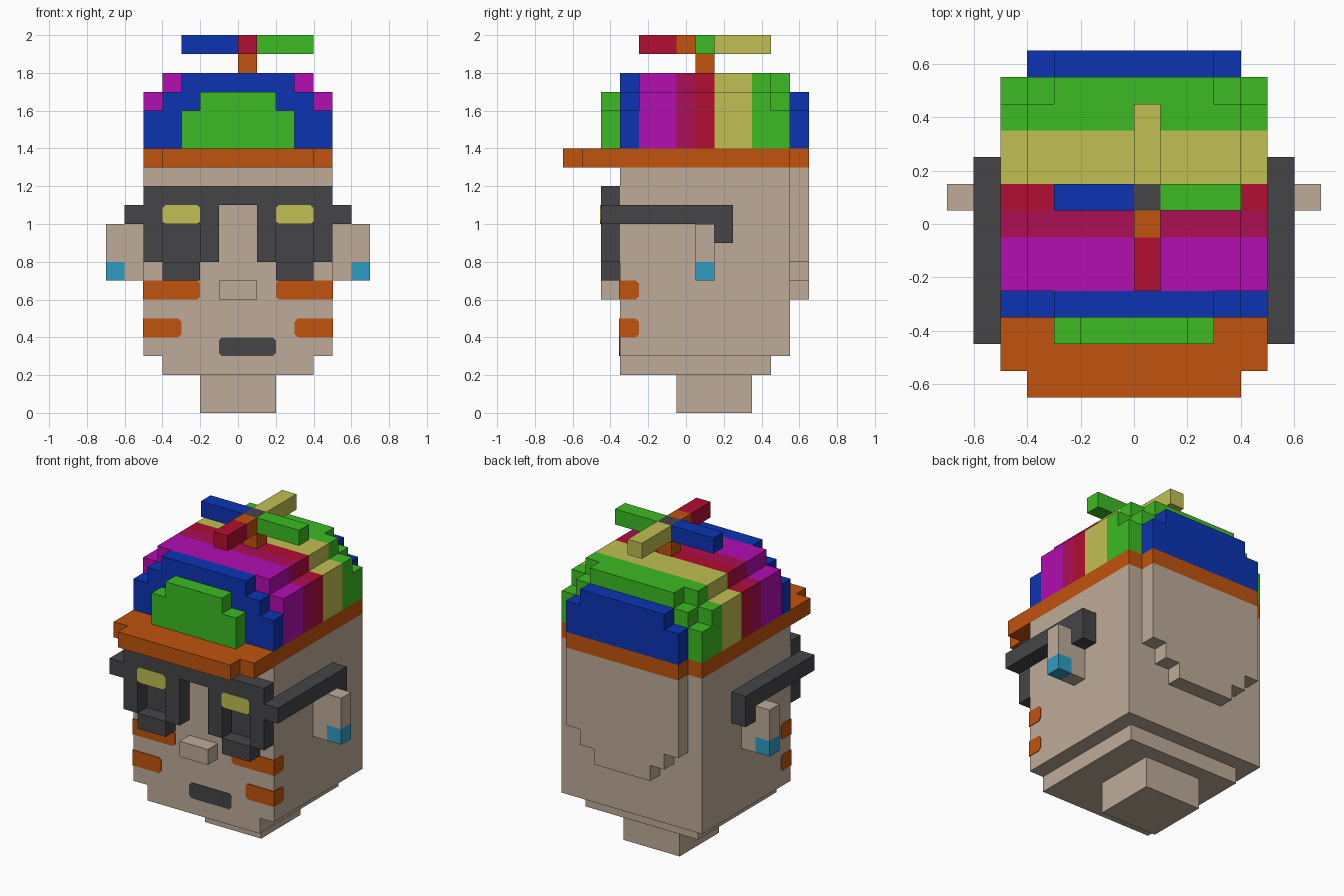
import bpy, bmesh

cube = bpy.data.objects.get("Cube")
if cube:
    bpy.data.objects.remove(cube, do_unlink=True)


def material(name, rgb):
    lin = [(c / 255 / 12.92) if c < 11 else ((c / 255 + 0.055) / 1.055) ** 2.4 for c in rgb]
    m = bpy.data.materials.new(name)
    m.use_nodes = True
    m.diffuse_color = (*lin, 1)
    m.node_tree.nodes["Principled BSDF"].inputs["Base Color"].default_value = (*lin, 1)
    return m


SKIN = material("skin beige", (190, 171, 153))
GREY = material("charcoal", (69, 69, 73))
BLUE = material("blue", (12, 52, 180))
GREEN = material("green", (60, 187, 35))
YELLOW = material("yellow", (193, 191, 82))
RED = material("red", (178, 14, 50))
CRIMSON = material("crimson", (172, 14, 86))
MAGENTA = material("magenta", (178, 14, 176))
ORANGE = material("orange", (192, 83, 14))
CYAN = material("cyan", (46, 156, 196))


def finish(name, bm, mat):
    bmesh.ops.recalc_face_normals(bm, faces=bm.faces)
    mesh = bpy.data.meshes.new(name)
    bm.to_mesh(mesh)
    bm.free()
    mesh.materials.append(mat)
    ob = bpy.data.objects.new(name, mesh)
    bpy.context.collection.objects.link(ob)
    return ob


def add_box(bm, x, y, z):
    verts = bmesh.ops.create_cube(bm, size=1)["verts"]
    for v in verts:
        v.co = [lo if c < 0 else hi for c, (lo, hi) in zip(v.co, (x, y, z))]
    return verts


def boxes(name, mat, *ranges, mirror=False):
    """One object from boxes given as (x, y, z) ranges, optionally repeated at -x."""
    bm = bmesh.new()
    for x, y, z in ranges:
        add_box(bm, x, y, z)
        if mirror:
            add_box(bm, (-x[1], -x[0]), y, z)
    return finish(name, bm, mat)


def patch(name, mat, x, y, z, is_cut, mirror=False):
    """Thin painted patch; edges picked by is_cut(middle, direction) get clipped corners."""
    bm = bmesh.new()
    add_box(bm, x, y, z)
    edges = []
    for e in bm.edges:
        a, b = (v.co for v in e.verts)
        if is_cut((a + b) / 2, b - a):
            edges.append(e)
    bmesh.ops.bevel(bm, geom=edges, offset=0.016, segments=1, affect='EDGES')
    ob = finish(name, bm, mat)
    if mirror:
        ob.modifiers.new("mirror", 'MIRROR')
    return ob


def stepped(name, mat, steps, y0, y1):
    """Symmetric stepped slab; steps are (half width, z low, z high) from bottom to top."""
    half = [(w, z) for w, lo, hi in steps for z in (lo, hi)]
    outline = half + [(-w, z) for w, z in reversed(half)]
    bm = bmesh.new()
    face = bm.faces.new([bm.verts.new((x, y0, z)) for x, z in outline])
    top = bmesh.ops.extrude_face_region(bm, geom=[face])["geom"]
    for v in top:
        if isinstance(v, bmesh.types.BMVert):
            v.co.y = y1
    return finish(name, bm, mat)


# Head, neck and back of the skull
boxes("head", SKIN, ((-.5, .5), (-.35, .55), (.3, 1.3)))
boxes("jaw", SKIN, ((-.4, .4), (-.35, .45), (.2, .3)))
boxes("neck", SKIN, ((-.2, .2), (-.05, .35), (0, .2)))
stepped("skull_back", SKIN, [(.2, .6, .7), (.3, .7, .8), (.4, .8, 1.3)], .55, .65)
boxes("nose", SKIN, ((-.1, .1), (-.45, -.35), (.6, .7)))
boxes("ears", SKIN, ((.5, .6), (.05, .15), (.7, 1.0)),
      ((.6, .7), (.05, .15), (.8, 1.0)), mirror=True)
boxes("earrings", CYAN, ((.6, .7), (.05, .15), (.7, .8)), mirror=True)

# Mouth and cheek stripes that wrap round the corners of the face
patch("mouth", GREY, (-.1, .2), (-.354, -.35), (.3, .4), lambda m, d: abs(d.y) > 0)
for name, x0, z0 in (("upper_stripes", .2, .6), ("lower_stripes", .3, .4)):
    patch(name, ORANGE, (x0, .504), (-.354, -.25), (z0, z0 + .1),
          lambda m, d: (abs(d.y) > 0 and m.x < .4) or (abs(d.x) > 0 and m.y > -.3),
          mirror=True)

# Glasses: brow bar, rims round a recess, temples hooked behind the ears
FRONT = (-.45, -.35)
boxes("glasses_bar", GREY, ((-.5, .5), FRONT, (1.1, 1.2)))
boxes("glasses_rims", GREY,
      ((.1, .5), FRONT, (1.0, 1.1)),
      ((.1, .2), FRONT, (.8, 1.0)),
      ((.4, .5), FRONT, (.8, 1.0)),
      ((.2, .4), FRONT, (.7, .8)), mirror=True)
boxes("dark_lenses", GREY, ((.2, .4), (-.354, -.35), (.8, 1.0)), mirror=True)
boxes("glasses_temples", GREY,
      ((.5, .6), (-.45, .25), (1.0, 1.1)),
      ((.5, .6), (.15, .25), (.9, 1.0)), mirror=True)
patch("lens_glints", YELLOW, (.2, .4), (-.454, -.45), (1.0, 1.1),
      lambda m, d: abs(d.y) > 0, mirror=True)

# Hat band and stepped brim
boxes("hat_brim", ORANGE,
      ((-.5, .5), (-.55, .55), (1.3, 1.4)),
      ((-.4, .4), (-.65, -.55), (1.3, 1.4)),
      ((-.4, .4), (.55, .65), (1.3, 1.4)))

# Hat crown: coloured slices from front to back
SMALL = [(.3, 1.4, 1.6), (.2, 1.6, 1.7)]
BACK = [(.4, 1.4, 1.6), (.3, 1.6, 1.7)]
ROUND = [(.5, 1.4, 1.6), (.4, 1.6, 1.7), (.3, 1.7, 1.8)]
FULL = [(.5, 1.4, 1.7), (.4, 1.7, 1.8)]
slices = [("front_panel", GREEN, SMALL, -.45, -.35),
          ("blue_slice", BLUE, ROUND, -.35, -.25),
          ("magenta_slice", MAGENTA, FULL, -.25, -.05),
          ("crimson_slice", CRIMSON, FULL, -.05, .05),
          ("red_slice", RED, FULL, .05, .15),
          ("yellow_slice", YELLOW, FULL, .15, .35),
          ("green_slice", GREEN, FULL, .35, .45),
          ("green_rear_slice", GREEN, ROUND, .45, .55),
          ("rear_panel", BLUE, BACK, .55, .65)]
for name, mat, steps, y0, y1 in slices:
    stepped("hat_" + name, mat, steps, y0, y1)

# Propeller on its post
MID_X, MID_Y, TOP = (0, .1), (.05, .15), (1.9, 2.0)
boxes("propeller_post", ORANGE, (MID_X, MID_Y, (1.8, 1.9)))
boxes("propeller_hub", GREY, (MID_X, MID_Y, TOP))
boxes("propeller_blade_right", BLUE, ((-.3, 0), MID_Y, TOP))
boxes("propeller_blade_left", GREEN, ((.1, .4), MID_Y, TOP))
boxes("propeller_blade_back", YELLOW, (MID_X, (.15, .45), TOP))
boxes("propeller_blade_front_root", ORANGE, (MID_X, (-.05, .05), TOP))
boxes("propeller_blade_front", RED, (MID_X, (-.25, -.05), TOP))
